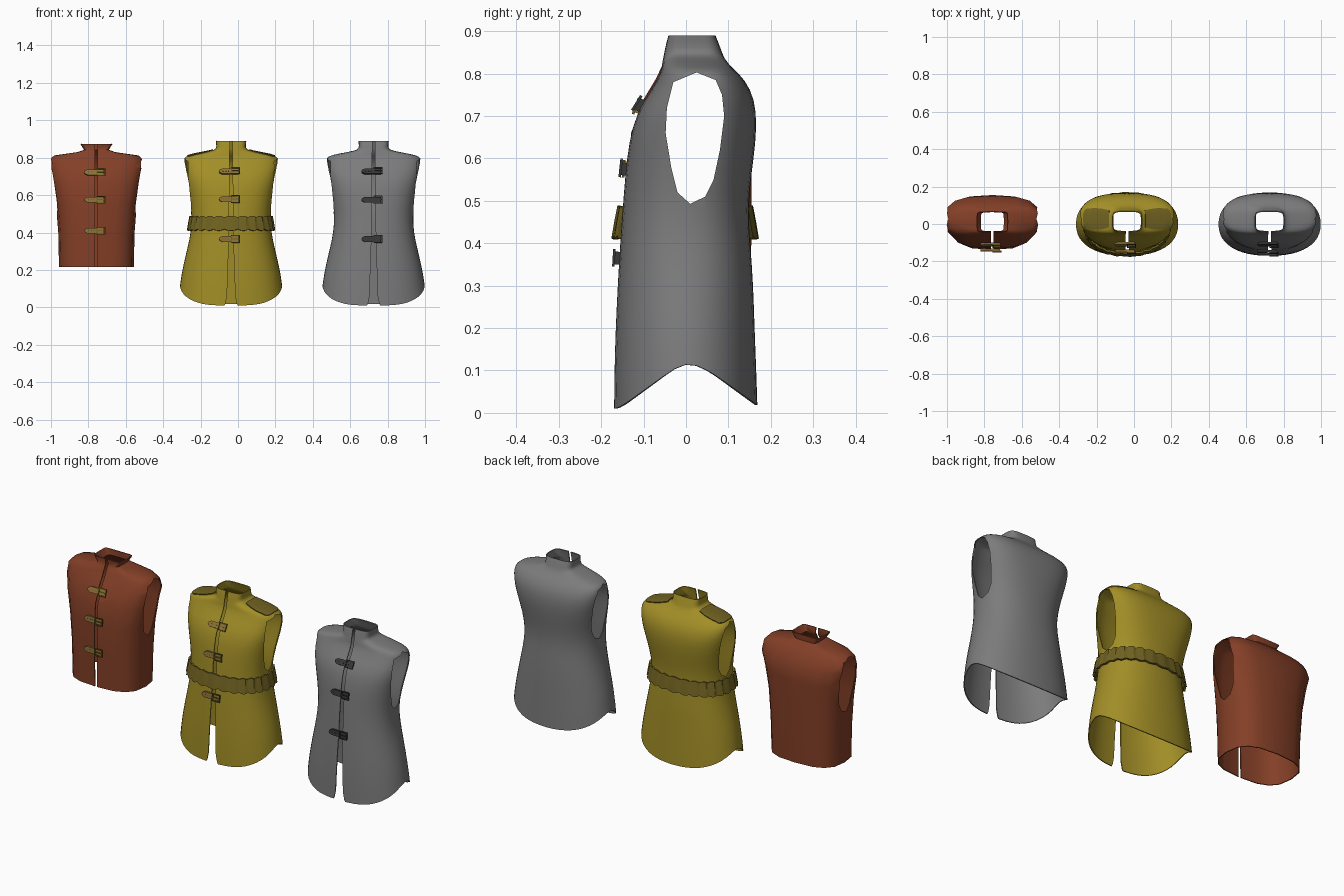
import bpy, bmesh, math
from mathutils import Matrix, Vector

cube = bpy.data.objects.get("Cube")
if cube:
    bpy.data.objects.remove(cube, do_unlink=True)


def material(name, r, g, b):
    m = bpy.data.materials.new(name)
    m.use_nodes = True
    m.diffuse_color = (r, g, b, 1)
    node = m.node_tree.nodes["Principled BSDF"]
    node.inputs["Base Color"].default_value = (r, g, b, 1)
    node.inputs["Roughness"].default_value = 0.8
    return m


BROWN = material("brown leather", 0.23, 0.05, 0.02)
YELLOW = material("mustard cloth", 0.36, 0.27, 0.02)
GREY = material("grey cloth", 0.2, 0.2, 0.2)
TAN = material("tan strap", 0.27, 0.17, 0.04)
OLIVE = material("olive leather", 0.16, 0.12, 0.015)
DARK = material("dark strap", 0.04, 0.04, 0.04)


def make(name, bm, mat):
    mesh = bpy.data.meshes.new(name)
    bm.to_mesh(mesh)
    bm.free()
    obj = bpy.data.objects.new(name, mesh)
    bpy.context.collection.objects.link(obj)
    if mat:
        mesh.materials.append(mat)
    return obj


def bake(obj, angle=40):
    """Apply the modifiers and smooth everything but the sharp edges."""
    graph = bpy.context.evaluated_depsgraph_get()
    mesh = bpy.data.meshes.new_from_object(obj.evaluated_get(graph))
    obj.modifiers.clear()
    obj.data = mesh
    bpy.ops.object.select_all(action='DESELECT')
    bpy.context.view_layer.objects.active = obj
    obj.select_set(True)
    bpy.ops.object.shade_smooth_by_angle(angle=math.radians(angle))


def prism(bm, points, place):
    """Closed solid from an outline, swept between place(p, 0) and place(p, 1)."""
    a = [bm.verts.new(place(p, 0)) for p in points]
    b = [bm.verts.new(place(p, 1)) for p in points]
    faces = [bm.faces.new(a), bm.faces.new(b[::-1])]
    for i in range(len(a)):
        j = (i + 1) % len(a)
        faces.append(bm.faces.new((a[j], a[i], b[i], b[j])))
    bmesh.ops.recalc_face_normals(bm, faces=faces)


def loft(rings):
    bm = bmesh.new()
    loops = [[bm.verts.new(p) for p in ring] for ring in rings]
    n = len(loops[0])
    for lo, hi in zip(loops, loops[1:]):
        for i in range(n):
            j = (i + 1) % n
            bm.faces.new((lo[i], lo[j], hi[j], hi[i]))
    return bm


def section(cx, row, a):
    """Point on a rounded cross-section: half width, front, back, squareness."""
    hw, front, back, e = row
    c, s = math.cos(a), math.sin(a)
    x = math.copysign(abs(c) ** (2 / e), c) * hw
    y = math.copysign(abs(s) ** (2 / e), s) * (back - front) / 2
    return cx + x, (front + back) / 2 + y


def sample(rows, z):
    for lo, hi in zip(rows, rows[1:]):
        if lo[0] <= z <= hi[0]:
            t = (z - lo[0]) / (hi[0] - lo[0])
            return [p + (q - p) * t for p, q in zip(lo[1:], hi[1:])]
    return list(rows[-1][1:])


# Height, half width, front, back, squareness
LONG = [(.01, .276, -.172, .17, 2.3), (.1, .267, -.171, .167, 2.3), (.2, .251, -.168, .163, 2.3),
        (.3, .233, -.163, .16, 2.3), (.4, .217, -.157, .153, 2.3), (.48, .212, -.151, .147, 2.3),
        (.56, .22, -.145, .155, 2.4), (.64, .235, -.136, .166, 2.6), (.71, .25, -.117, .168, 2.8),
        (.765, .258, -.08, .154, 2.8), (.8, .258, -.062, .126, 2.8), (.815, .225, -.058, .108, 2.8),
        (.83, .14, -.056, .096, 2.8), (.842, .082, -.053, .088, 3.5), (.86, .078, -.05, .082, 4),
        (.89, .082, -.042, .07, 4)]
SHORT = [(.215, .2, -.135, .15, 2.8), (.4, .204, -.138, .154, 2.8), (.55, .216, -.138, .155, 2.8),
         (.66, .236, -.13, .155, 2.8), (.74, .252, -.1, .15, 3), (.79, .252, -.07, .115, 3),
         (.812, .225, -.06, .1, 3), (.83, .1, -.05, .08, 5), (.842, .066, -.043, .068, 6),
         (.872, .085, -.045, .068, 8)]
ARMHOLE = [(.025, .803), (.07, .785), (.085, .75), (.09, .7), (.08, .62), (.065, .55), (.045, .51),
           (.01, .493), (-.02, .52), (-.035, .58), (-.048, .66), (-.045, .72), (-.03, .78)]
LONG_SLIT = [(.05, -.02), (.03, .02), (.022, .06), (.012, .35), (.006, .95)]
SHORT_SLIT = [(.007, .1), (.007, .95)]


def vest(name, cx, rows, slit, mat, sides, soft, lift):
    rings = []
    for z, *row in rows:
        ring = []
        for k in range(sides):
            x, y = section(cx, row, math.tau * k / sides)
            side = max(0, 1 - abs(y - .01) / .17)
            ring.append((x, y, z + lift * side * max(0, 1 - z / .4)))
        rings.append(ring)
    obj = make(name, loft(rings), mat)
    if soft:
        obj.modifiers.new("soft", 'SUBSURF').levels = 1
    shell = obj.modifiers.new("cloth", 'SOLIDIFY')
    shell.thickness, shell.offset = .005, -1

    # Armholes and the front opening
    arms, gap = bmesh.new(), bmesh.new()
    prism(arms, ARMHOLE, lambda p, t: (cx - .4 + .8 * t, p[0], p[1]))
    outline = slit + [(-w, z) for w, z in reversed(slit)]
    prism(gap, outline, lambda p, t: (cx + p[0], -.4 + .41 * t, p[1]))
    cutters = [make("arm_cutter", arms, None), make("front_cutter", gap, None)]
    for c in cutters:
        c.hide_render = True
        cut = obj.modifiers.new("cut", 'BOOLEAN')
        cut.operation, cut.object, cut.solver = 'DIFFERENCE', c, 'EXACT'
    bake(obj)
    for c in cutters:
        bpy.data.objects.remove(c, do_unlink=True)
    return obj


STRAP = [(-.06, 0), (-.056, .008), (-.042, .015), (.045, .015), (.045, -.015), (-.042, -.015), (-.056, -.008)]


def buckle(name, cx, z, rows, mat, metal):
    """Pointed strap with a square frame, a pin and punched holes."""
    y, lo, hi = (sample(rows, z + d)[1] for d in (0, -.02, .02))
    tilt = -math.atan2(hi - lo, .04)
    pose = Matrix.Translation((cx, y, z)) @ Matrix.Rotation(tilt, 4, 'X')
    strap, frame = bmesh.new(), bmesh.new()
    prism(strap, STRAP, lambda p, t: pose @ Vector((p[0], .004 - .012 * t, p[1])))

    def bar(x, h, w, tall, depth=.006, out=-.011):
        size = Matrix.Diagonal((w, depth, tall, 1))
        bmesh.ops.create_cube(frame, size=1, matrix=pose @ Matrix.Translation((x, out, h)) @ size)

    for x in (.008, .05):
        bar(x, 0, .005, .04)
    for h in (-.018, .018):
        bar(.029, h, .042, .005)
    bar(.026, 0, .042, .004)
    for x in (-.038, -.022, -.008):
        bar(x, 0, .005, .005, .002, -.008)
    bake(make(name + "_strap", strap, mat))
    make(name + "_frame", frame, metal)


vests = [("short_vest", -.757, SHORT, SHORT_SLIT, BROWN, 16, False, 0, TAN, OLIVE, (.72, .575, .41)),
         ("belted_vest", -.037, LONG, LONG_SLIT, YELLOW, 24, True, .125, TAN, OLIVE, (.725, .578, .365)),
         ("plain_vest", .725, LONG, LONG_SLIT, GREY, 24, True, .125, DARK, DARK, (.725, .575, .365))]
bodies = {}
for name, cx, rows, slit, mat, sides, soft, lift, strap, metal, heights in vests:
    bodies[name] = vest(name, cx, rows, slit, mat, sides, soft, lift)
    for i, z in enumerate(heights):
        buckle(f"{name}_buckle_{i + 1}", cx - .005, z, rows, strap, metal)

# Belt of overlapping leather scales
rings, count, steps = [], 26, 4
for z, out, wave in ((.418, .016, -.008), (.45, .012, 0), (.482, .007, .007)):
    ring = []
    for k in range(count * steps):
        t = (k % steps) / steps
        hw, front, back, e = sample(LONG, z)
        o = out + .006 * t
        x, y = section(-.037, (hw + o, front - o, back + o, e), math.tau * k / (count * steps))
        ring.append((x, y, z + wave * math.sin(math.pi * t)))
    rings.append(ring)
belt = make("belt", loft(rings), OLIVE)
thick = belt.modifiers.new("leather", 'SOLIDIFY')
thick.thickness, thick.offset = .01, -1
bake(belt, 25)

# Shoulder pads laid over the cloth
for side, label in ((1, "left"), (-1, "right")):
    bm = bmesh.new()
    n = 8
    grid = []
    for i in range(n + 1):
        u = i / n
        half = .045 + .02 * math.sin(math.pi * u * .75)
        grid.append([bm.verts.new((-.037 + side * (.095 + .148 * u), .028 + half * (2 * j / n - 1), .84))
                     for j in range(n + 1)])
    for i in range(n):
        for j in range(n):
            bm.faces.new((grid[i][j], grid[i + 1][j], grid[i + 1][j + 1], grid[i][j + 1]))
    bmesh.ops.recalc_face_normals(bm, faces=bm.faces)
    if sum(f.normal.z for f in bm.faces) < 0:
        bmesh.ops.reverse_faces(bm, faces=bm.faces)
    pad = make(label + "_shoulder_pad", bm, OLIVE)
    wrap = pad.modifiers.new("wrap", 'SHRINKWRAP')
    wrap.target, wrap.wrap_mode, wrap.offset = bodies["belted_vest"], 'ABOVE_SURFACE', .005
    thick = pad.modifiers.new("leather", 'SOLIDIFY')
    thick.thickness, thick.offset = .005, -1
    bake(pad)
